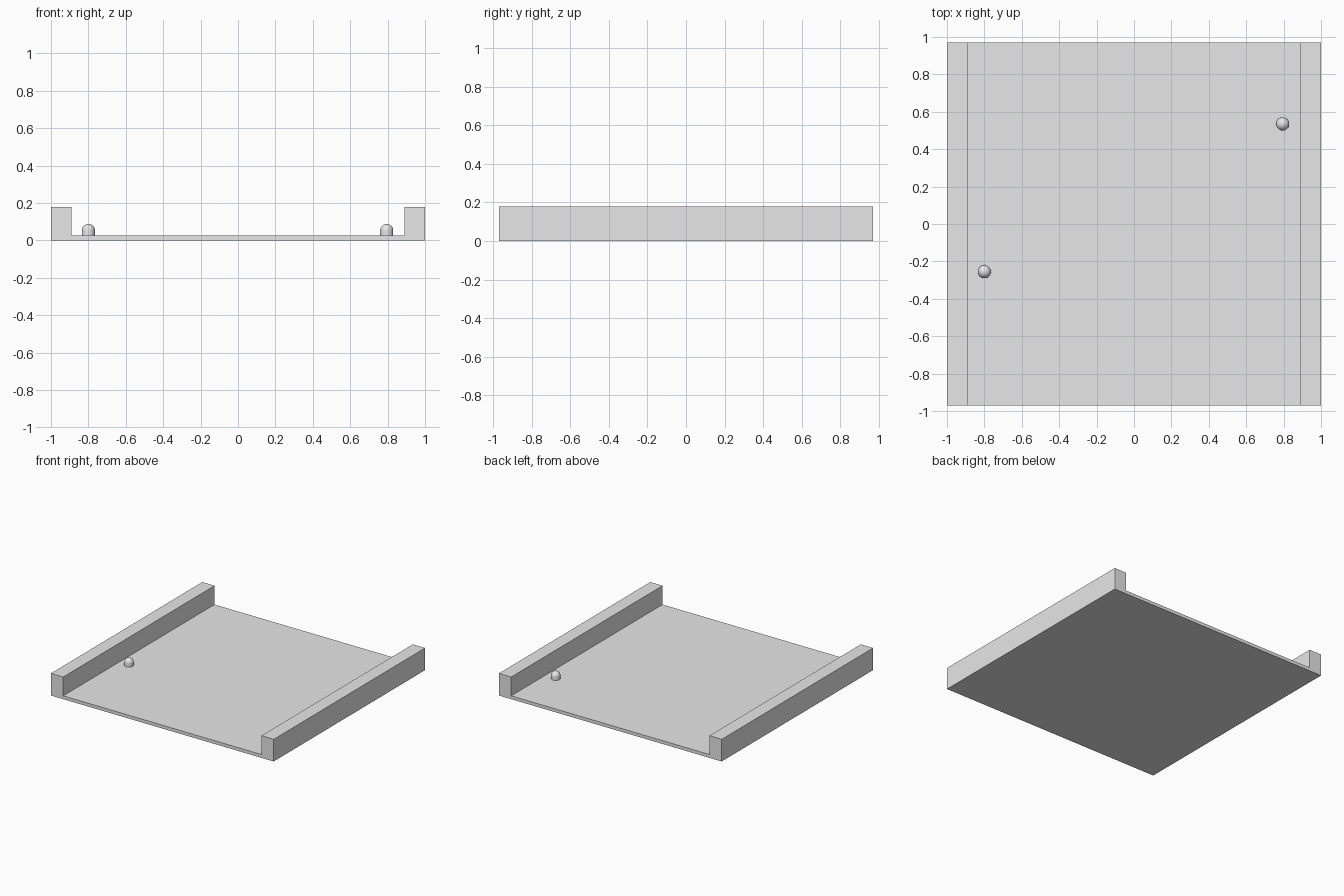
import bpy
import math

cube = bpy.data.objects.get("Cube")
if cube:
    bpy.data.objects.remove(cube, do_unlink=True)

WIDTH, DEPTH, HEIGHT = 2.0, 1.94, 0.18
FLOOR, RAIL = 0.027, 0.11
PEG_RADIUS, PEG_TOP = 0.035, 0.088
SIDES, RINGS = 32, 8

grey = bpy.data.materials.new("light_grey")
grey.use_nodes = True
colour = (0.8, 0.8, 0.8, 1)
grey.diffuse_color = colour
grey.node_tree.nodes["Principled BSDF"].inputs["Base Color"].default_value = colour


def add_mesh(name, verts, faces):
    mesh = bpy.data.meshes.new(name)
    mesh.from_pydata(verts, [], faces)
    mesh.materials.append(grey)
    obj = bpy.data.objects.new(name, mesh)
    bpy.context.collection.objects.link(obj)
    return obj


# Tray: a channel profile extruded from front to back
half, inner = WIDTH / 2, WIDTH / 2 - RAIL
right_side = [(half, 0), (half, HEIGHT), (inner, HEIGHT), (inner, FLOOR)]
profile = right_side + [(-x, z) for x, z in reversed(right_side)]
n = len(profile)
verts = [(x, y, z) for y in (-DEPTH / 2, DEPTH / 2) for x, z in profile]
faces = [(i, i + n, (i + 1) % n + n, (i + 1) % n) for i in range(n)]
# End caps: two rails and the floor strip between them
for cap in ((0, 1, 2, 3), (4, 5, 6, 7), (0, 3, 4, 7)):
    faces.append(cap[::-1])
    faces.append(tuple(i + n for i in cap))
tray = add_mesh("tray", verts, faces)

# Make the outward direction of every face consistent
bpy.context.view_layer.objects.active = tray
tray.select_set(True)
bpy.ops.object.mode_set(mode="EDIT")
bpy.ops.mesh.select_all(action="SELECT")
bpy.ops.mesh.normals_make_consistent(inside=False)
bpy.ops.object.mode_set(mode="OBJECT")
tray.select_set(False)


# Domed locating pegs: a short cylinder with a hemisphere on top
def add_peg(name, x, y):
    shoulder = PEG_TOP - PEG_RADIUS
    rings = [(PEG_RADIUS, FLOOR)]
    for k in range(RINGS):
        a = math.pi / 2 * k / RINGS
        rings.append((PEG_RADIUS * math.cos(a), shoulder + PEG_RADIUS * math.sin(a)))
    verts = []
    for r, z in rings:
        for s in range(SIDES):
            t = math.tau * s / SIDES
            verts.append((r * math.cos(t), r * math.sin(t), z))
    verts.append((0, 0, PEG_TOP))
    tip = len(verts) - 1
    faces = [tuple(reversed(range(SIDES)))]
    for s in range(SIDES):
        e = (s + 1) % SIDES
        for k in range(len(rings) - 1):
            a, b = k * SIDES, (k + 1) * SIDES
            faces.append((a + s, a + e, b + e, b + s))
        faces.append((tip - SIDES + s, tip - SIDES + e, tip))
    peg = add_mesh(name, verts, faces)
    peg.location = (x, y, 0)
    bpy.ops.object.select_all(action="DESELECT")
    bpy.context.view_layer.objects.active = peg
    peg.select_set(True)
    bpy.ops.object.shade_smooth_by_angle(angle=math.radians(30))


add_peg("left_peg", 0.795, 0.535)
add_peg("right_peg", -0.8, -0.255)
